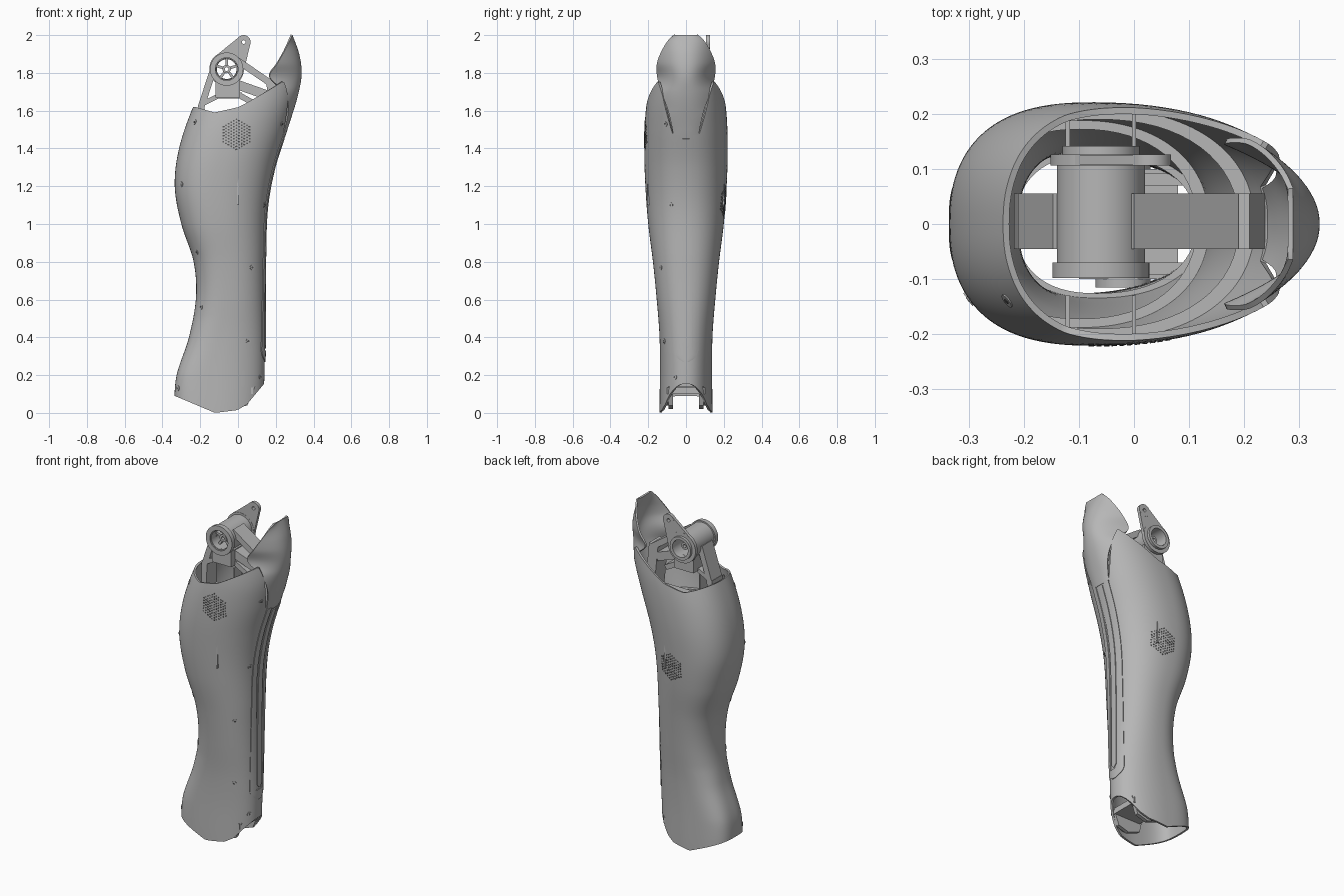
import bpy, bmesh, math
from mathutils import Vector, Matrix

if "Cube" in bpy.data.objects:
    bpy.data.objects.remove(bpy.data.objects["Cube"])


def material(name, value):
    m = bpy.data.materials.new(name)
    m.use_nodes = True
    color = (value, value, value, 1)
    m.diffuse_color = color
    m.node_tree.nodes["Principled BSDF"].inputs["Base Color"].default_value = color
    return m


GREY = material("light grey", 0.47)
DARK = material("dark grey", 0.12)


def finish(name, bm, mat=GREY, thickness=0):
    me = bpy.data.meshes.new(name)
    bm.to_mesh(me)
    bm.free()
    me.materials.append(mat)
    ob = bpy.data.objects.new(name, me)
    bpy.context.collection.objects.link(ob)
    bpy.ops.object.select_all(action='DESELECT')
    bpy.context.view_layer.objects.active = ob
    ob.select_set(True)
    if thickness:
        mod = ob.modifiers.new("wall", 'SOLIDIFY')
        mod.thickness = thickness
        mod.offset = -1
        bpy.ops.object.modifier_apply(modifier=mod.name)
    bpy.ops.object.shade_smooth_by_angle(angle=math.radians(35))
    return ob


def linear(t, pts):
    if t <= pts[0][0]:
        return pts[0][1]
    for (a, u), (b, v) in zip(pts, pts[1:]):
        if t <= b:
            return u + (v - u) * (t - a) / (b - a)
    return pts[-1][1]


def curve(t, pts):
    """Smooth version of linear, with averaged slopes at the points."""
    t = min(max(t, pts[0][0]), pts[-1][0])
    slope = [(q[1] - p[1]) / (q[0] - p[0]) for p, q in zip(pts, pts[1:])]
    for i, s in enumerate(slope):
        (a, u), (b, v) = pts[i], pts[i + 1]
        if t <= b:
            m0 = (slope[max(i - 1, 0)] + s) / 2
            m1 = (slope[min(i + 1, len(slope) - 1)] + s) / 2
            w, k = b - a, (t - a) / (b - a)
            c = 1 - k
            return u * c * c * (1 + 2 * k) + v * k * k * (3 - 2 * k) + w * k * c * (m0 * c - m1 * k)


# Leg outline: calf edge, shin edge and half width by height
CALF = [(0, -.335), (.12, -.335), (.2, -.325), (.4, -.26), (.62, -.222), (.8, -.235),
        (1, -.3), (1.2, -.335), (1.4, -.312), (1.65, -.225), (1.8, -.15)]
SHIN = [(0, .13), (.2, .14), (.8, .144), (1.1, .156), (1.3, .194), (1.5, .258),
        (1.7, .318), (1.8, .333), (1.9, .32), (2, .285)]
HALF = [(0, .14), (.4, .14), (.6, .155), (.8, .175), (1, .2), (1.2, .215),
        (1.4, .221), (1.6, .213), (1.76, .19)]
BOTTOM = [(-.335, .09), (-.12, 0), (0, .015), (.05, .045), (.14, .16)]
RIM = [(-.235, 1.62), (-.12, 1.59), (0, 1.62), (.1, 1.69), (.2, 1.76)]
NOTCH = [(0, 1.47), (.07, 1.48), (.1, 1.58), (.13, 1.68), (.165, 1.757)]


def measures(z, front):
    l, r, h = curve(z, CALF), curve(z, SHIN), curve(z, HALF)
    mid = l + .45 * (r - l)
    n = 2.2 if front else linear(z, [(.2, 3.2), (.5, 2.4)])
    return mid, (r - mid if front else mid - l), h, n


def section(z, angle):
    c, s = math.cos(angle), math.sin(angle)
    mid, a, h, n = measures(z, c > 0)
    return (mid + math.copysign(a * abs(c) ** (2 / n), c),
            math.copysign(h * abs(s) ** (2 / n), s))


def side_y(x, z):
    mid, a, h, n = measures(z, x > measures(z, True)[0])
    u = min(abs(x - mid) / a, .98)
    return -h * (1 - u ** n) ** (1 / n)


def shin_x(z, y):
    mid, a, h, n = measures(z, True)
    return mid + a * (1 - abs(y / h) ** n) ** (1 / n)


def grid(cols, rows, point, closed=False, keep=lambda i, j: True):
    bm = bmesh.new()
    vs = [[bm.verts.new(point(i, j)) for i in range(cols)] for j in range(rows)]
    for j in range(rows - 1):
        for i in range(cols if closed else cols - 1):
            if keep(i, j):
                k = (i + 1) % cols
                bm.faces.new((vs[j][i], vs[j][k], vs[j + 1][k], vs[j + 1][i]))
    bmesh.ops.delete(bm, geom=[v for v in bm.verts if not v.link_faces], context='VERTS')
    return bm


# Hollow outer shell, trimmed at the ankle, the knee rim and the guard notch
SEG, ROWS = 128, 80


def shell_point(i, j):
    a = 2 * math.pi * i / SEG
    low = linear(section(.1, a)[0], BOTTOM)
    x, y = section(1.6, a)
    top = linear(abs(y), NOTCH) if x > 0 and abs(y) < .165 else linear(x, RIM)
    z = low + (top - low) * j / (ROWS - 1)
    return (*section(z, a), z)


finish("leg_shell", grid(SEG, ROWS, shell_point, True), thickness=.012)

# Stiffening rings on the inner wall
for z in (.5, 1.0, 1.42):
    def ring_point(i, j):
        x, y = section(z, 2 * math.pi * i / 64)
        k = (.97, .86)[j]
        mid = measures(z, True)[0]
        return (mid + (x - mid) * k, y * k, z)
    finish("inner_ring", grid(64, 2, ring_point, True), thickness=.012)


# Shin plates: a strip with a slot, and a rib inside the slot
def shin_plate(name, width, z0, z1, keep=lambda i, j: True):
    def point(i, j):
        z = z0 + (z1 - z0) * j / 60
        end = min((z - z0) / width, 1)
        w = width * math.sqrt(max(1 - (1 - end) ** 2, .05))
        y = w * (i / 8 - 1)
        return (shin_x(z, y) + .005, y, z)
    finish(name, grid(17, 61, point, keep=keep), thickness=.01)


shin_plate("shin_strip", .066, .27, 1.47, lambda i, j: j < 3 or not 4 <= i < 12)
shin_plate("shin_rib", .02, .34, 1.45)

# Flared knee guard
G_WIDTH = [(1.46, .066), (1.5, .072), (1.6, .095), (1.7, .13), (1.78, .153),
           (1.85, .154), (1.93, .122), (1.98, .088), (2, .065)]
G_DEPTH = [(1.46, .012), (1.6, .028), (1.7, .075), (1.78, .168), (1.85, .125), (1.92, .07), (2, 0)]


def guard_point(i, j):
    z, s = 1.46 + .54 * j / 50, i / 14 - 1
    return (curve(z, SHIN) + .004 - curve(z, G_DEPTH) * abs(s) ** 2.2, curve(z, G_WIDTH) * s, z)


finish("knee_guard", grid(29, 51, guard_point), thickness=.01)


# Mechanism helpers: everything turns about, or is extruded along, the y axis
def prism(name, outline, y0, y1):
    bm = bmesh.new()
    face = bm.faces.new([bm.verts.new((x, y0, z)) for x, z in outline])
    out = bmesh.ops.extrude_face_region(bm, geom=[face])["geom"]
    bmesh.ops.translate(bm, vec=(0, y1 - y0, 0),
                        verts=[g for g in out if isinstance(g, bmesh.types.BMVert)])
    bmesh.ops.recalc_face_normals(bm, faces=bm.faces)
    return finish(name, bm)


def beam(name, p, q, width, y0, y1):
    p, q = Vector(p), Vector(q)
    d = (q - p).normalized() * width / 2
    n = Vector((-d.y, d.x))
    prism(name, [p + n, p - n, q - n, q + n], y0, y1)


def tube(name, x, z, outer, inner, y0, y1):
    loop = [(outer, y0), (outer, y1), (inner, y1), (inner, y0), (outer, y0)]

    def point(i, j):
        a = 2 * math.pi * i / 48
        r, y = loop[j]
        return (x + r * math.cos(a), y, z + r * math.sin(a))
    bm = grid(48, 5, point, True)
    bmesh.ops.remove_doubles(bm, verts=bm.verts, dist=1e-5)
    bmesh.ops.recalc_face_normals(bm, faces=bm.faces)
    finish(name, bm)


# Knee joint
KX, KZ = -.06, 1.82
tube("knee_housing", KX, KZ, .08, .056, -.09, .11)
tube("knee_front_ring", KX, KZ, .088, .06, -.098, -.07)
tube("knee_back_ring", KX, KZ, .07, .052, .125, .142)
tube("knee_hub", KX, KZ, .022, .01, -.06, .1)
for i in range(5):
    a = 2 * math.pi * i / 5 + math.pi / 2
    c, s = math.cos(a), math.sin(a)
    beam("knee_spoke", (KX + .018 * c, KZ + .018 * s), (KX + .06 * c, KZ + .06 * s), .014, -.05, -.03)

# Lever behind the joint: two halves joined around the open hub
tip = (.03, 1.963)
tube("lever_disc", KX, KZ, .092, .055, .106, .126)
tube("lever_eye", *tip, .037, .01, .106, .126)
lean = math.atan2(tip[1] - KZ, tip[0] - KX)
for side in (1, -1):
    a = lean + side * 1.23
    b = lean + side * .3
    prism("lever_cheek", [(KX + .091 * math.cos(a), KZ + .091 * math.sin(a)),
                          (tip[0] + .0365 * math.cos(a), tip[1] + .0365 * math.sin(a)),
                          (tip[0] - .014 * math.cos(lean), tip[1] - .014 * math.sin(lean)),
                          (KX + .07 * math.cos(b - side * .3), KZ + .07 * math.sin(b - side * .3))], .107, .125)

# Frame struts under the joint, and the inner shaft
for p, q, w in (((-.13, 1.82), (-.195, 1.62), .035), ((-.195, 1.63), (-.2, 1.42), .035),
                ((-.01, 1.87), (.18, 1.74), .035), ((.18, 1.75), (.21, 1.45), .06),
                ((-.01, 1.74), (.16, 1.68), .05), ((-.18, 1.64), (-.1, 1.68), .025),
                ((-.11, 1.68), (.02, 1.68), .03), ((.01, 1.68), (.1, 1.63), .03),
                ((-.2, 1.45), (.2, 1.45), .06)):
    beam("frame_strut", p, q, w, -.045, .055)
prism("joint_block", [(-.12, 1.67), (.01, 1.67), (.01, 1.765), (-.12, 1.765)], -.08, .1)
beam("inner_shaft", (.02, 1.45), (-.05, .14), .09, -.04, .04)

# Wall ribs and ankle fork, the same on both sides
for side in (1, -1):
    for x in (-.12, 0):
        prism("wall_rib", [(x - .004, 1.1), (x + .004, 1.1), (x + .004, 1.55), (x - .004, 1.55)],
              side * .13, side * .205)
    prism("ankle_fork", [(-.12, .14), (-.1, .05), (-.02, .02), (.05, .04), (.09, .14)],
          side * .07, side * .092)
    tube("ankle_bearing", -.02, .09, .05, .025, side * .092, side * .115)
prism("ankle_crossbar", [(-.1, .1), (.08, .1), (.08, .135), (-.1, .135)], -.1, .1)


# Discs laid on the side walls: screws and perforated vents
def wall_disc(bm, x, z, radius, depth, sides, flip=1):
    e = .004
    y = side_y(x, z)
    n = Vector(((side_y(x + e, z) - side_y(x - e, z)) / (2 * e), -1,
                (side_y(x, z + e) - side_y(x, z - e)) / (2 * e))).normalized()
    y, n.y = y * flip, n.y * flip
    mat = Matrix.Translation((x, y, z)) @ n.to_track_quat('Z', 'Y').to_matrix().to_4x4()
    bmesh.ops.create_cone(bm, cap_ends=True, segments=sides, radius1=radius, radius2=radius,
                          depth=depth, matrix=mat)


heads, sockets = bmesh.new(), bmesh.new()
for x, z in ((-.23, 1.54), (-.3, 1.21), (-.22, .85), (-.197, .56), (-.318, .13),
             (.235, 1.53), (.14, 1.1), (.075, .77), (.055, .38), (.12, .19)):
    wall_disc(heads, x, z, .014, .004, 20)
    wall_disc(sockets, x, z, .006, .006, 6)
finish("screw_heads", heads)
finish("screw_sockets", sockets, DARK)

vents = bmesh.new()
for cx, cz, flip in ((-.008, 1.475, 1), (-.04, 1.12, -1)):
    for q in range(-5, 6):
        for r in range(max(-5, -q - 5), min(5, 5 - q) + 1):
            wall_disc(vents, cx + .0139 * q, cz + .016 * (r + q / 2), .0048, .003, 8, flip)
finish("vent_holes", vents, DARK)
